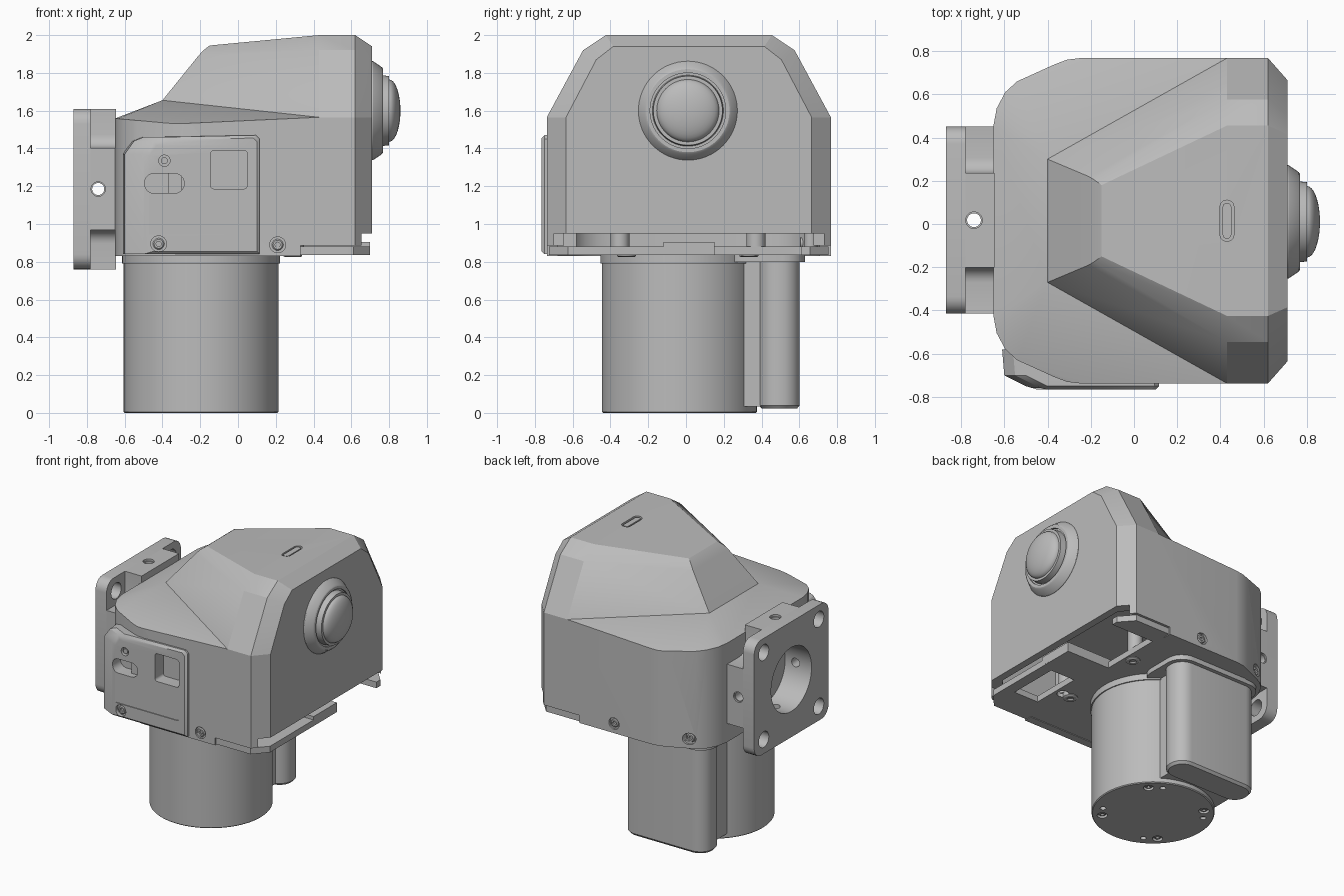
import bpy, bmesh, math
from mathutils import Vector

if "Cube" in bpy.data.objects:
    bpy.data.objects.remove(bpy.data.objects["Cube"])

grey = bpy.data.materials.new("plain_grey")
grey.use_nodes = True
COL = (0.5, 0.5, 0.5, 1)
grey.diffuse_color = COL
grey.node_tree.nodes["Principled BSDF"].inputs["Base Color"].default_value = COL

YC = 0.015  # middle of the housing in y


def finish(name, bm, angle=30):
    bmesh.ops.recalc_face_normals(bm, faces=bm.faces)
    me = bpy.data.meshes.new(name)
    bm.to_mesh(me)
    bm.free()
    ob = bpy.data.objects.new(name, me)
    bpy.context.collection.objects.link(ob)
    me.materials.append(grey)
    smooth(ob, angle)
    return ob


def smooth(ob, angle=30):
    bpy.ops.object.select_all(action='DESELECT')
    bpy.context.view_layer.objects.active = ob
    ob.select_set(True)
    bpy.ops.object.shade_smooth_by_angle(angle=math.radians(angle))


def place(axis, t, u, v):
    return {'X': (t, u, v), 'Y': (u, t, v), 'Z': (u, v, t)}[axis]


def prism(name, pts, axis, a, b):
    bm = bmesh.new()
    f = bm.faces.new([bm.verts.new(place(axis, a, u, v)) for u, v in pts])
    r = bmesh.ops.extrude_face_region(bm, geom=[f])
    vs = [g for g in r['geom'] if isinstance(g, bmesh.types.BMVert)]
    bmesh.ops.translate(bm, verts=vs, vec=place(axis, b - a, 0, 0))
    return finish(name, bm)


def hull(name, pts, angle=30):
    bm = bmesh.new()
    for p in pts:
        bm.verts.new(p)
    r = bmesh.ops.convex_hull(bm, input=bm.verts)
    junk = [g for g in r['geom_interior'] + r['geom_unused'] if isinstance(g, bmesh.types.BMVert)]
    bmesh.ops.delete(bm, geom=list(set(junk)), context='VERTS')
    bmesh.ops.dissolve_limit(bm, angle_limit=math.radians(1), verts=bm.verts, edges=bm.edges)
    return finish(name, bm, angle)


def lathe(name, prof, axis, u, v, n=48):
    """Turn (position, radius) pairs about an axis line through (u, v)."""
    bm = bmesh.new()
    rings = [[bm.verts.new(place(axis, t, u + r * math.cos(2 * math.pi * i / n),
                                 v + r * math.sin(2 * math.pi * i / n))) for i in range(n)]
             for t, r in prof]
    for p, q in zip(rings, rings[1:]):
        for i in range(n):
            j = (i + 1) % n
            bm.faces.new((p[i], p[j], q[j], q[i]))
    bm.faces.new(rings[0])
    bm.faces.new(rings[-1])
    return finish(name, bm)


def rod(name, axis, u, v, r, a, b, n=32):
    return lathe(name, [(a, r), (b, r)], axis, u, v, n)


def rrect(cu, cv, hu, hv, r, n=6):
    out = []
    for k, (su, sv) in enumerate([(1, 1), (-1, 1), (-1, -1), (1, -1)]):
        for i in range(n + 1):
            a = math.pi / 2 * (k + i / n)
            out.append((cu + su * (hu - r) + r * math.cos(a), cv + sv * (hv - r) + r * math.sin(a)))
    return out


def box(name, x0, x1, y0, y1, z0, z1):
    return prism(name, [(x0, y0), (x1, y0), (x1, y1), (x0, y1)], 'Z', z0, z1)


def cut(obs, cutters):
    for ob in obs:
        for c in cutters:
            m = ob.modifiers.new("cut", 'BOOLEAN')
            m.operation, m.solver, m.object = 'DIFFERENCE', 'EXACT', c
            bpy.context.view_layer.objects.active = ob
            bpy.ops.object.modifier_apply(modifier=m.name)
        smooth(ob)
    for c in cutters:
        bpy.data.objects.remove(c)


# --- Housing -------------------------------------------------------------
half = [(.71, .65), (.62, .752), (-.25, .752), (-.31, .745), (-.37, .722), (-.54, .645),
        (-.595, .595), (-.635, .52), (-.65, .44)]
outline = [(x, YC + y) for x, y in half] + [(x, YC - y) for x, y in reversed(half)]


def scaled(s):
    return [(.03 + (x - .03) * s, YC + (y - YC) * s) for x, y in outline]


def rim(x):
    return 1.53 + (-.33 - x) * .09 if x < -.33 else min(1.565, 1.53 + (x + .33) * .046)


def both(*pts):
    return [(x, YC + s * y, z) for x, y, z in pts for s in (1, -1)]


crease = both((-.40, .285, 1.655), (.43, .752, 1.565))
lower = hull("housing_lower", [(x, y, .83) for x, y in outline]
             + [(x, y, rim(x)) for x, y in outline] + crease, 20)
upper = hull("housing_upper", crease + both(
    (.62, .752, 1.565), (.71, .65, 1.565),
    (-.21, .205, 1.89), (-.185, .19, 1.918), (-.15, .165, 1.945),
    (.43, .56, 1.92), (.43, .44, 2), (.62, .56, 1.92), (.62, .44, 2),
    (.71, .49, 1.87), (.71, .40, 1.94)), 20)
cut([lower], [prism("hollow", scaled(.92), 'Z', .7, 1.45),
              box("side_step", .33, 1, -1, 1, .7, .885),
              box("front_gap", .6, 1, -.7, .73, .7, .95)])

# Slot button in the roof
cut([upper], [prism("button_pocket", rrect(.43, YC, .032, .095, .031), 'Z', 1.98, 2.1)])
prism("roof_button", rrect(.43, YC, .02, .083, .0195), 'Z', 1.95, 1.996)

# --- Side panel with slot and window ------------------------------------
def panel_ring(x0, y, d):
    return [(x, y, z) for x, z in [(x0, .84 + d), (.115 - d, .84 + d), (.115 - d, 1.45 - d),
            (.095 - d, 1.47 - d), (x0 + .1, 1.46 - d), (x0 + .05, 1.44 - d), (x0, 1.37 - d)]]


panel = hull("side_panel", panel_ring(-.61, -.58, 0) + panel_ring(-.60, -.70, 0)
             + panel_ring(-.50, -.75, 0) + panel_ring(-.45, -.765, .015))
cut([panel], [prism("panel_field", rrect(-.22, 1.18, .285, .235, .03), 'Y', -.9, -.759)])
cut([panel, lower], [
    prism("slot", rrect(-.39, 1.215, .105, .052, .05), 'Y', -.9, -.66),
    prism("window", rrect(-.048, 1.288, .098, .102, .02), 'Y', -.9, -.66),
    rod("pin_hole", 'Y', -.39, 1.335, .03, -.9, -.73)])
box("slot_slider", -.37, -.30, -.71, -.67, 1.15, 1.28)
rod("panel_pin", 'Y', -.39, 1.335, .018, -.752, -.70)


# --- Side screws ---------------------------------------------------------
def screw(axis, u, v, t, s, r=.03):
    lathe("screw", [(t - s * .05, r), (t, r), (t + s * .006, r * .8), (t + s * .006, r * .45),
                    (t - s * .012, r * .45)], axis, u, v, 24)


for x, z, y, s in [(-.42, .895, -.755, -1), (.21, .89, -.735, -1), (.05, .9, .765, 1), (-.5, .9, .665, 1)]:
    cut([panel, lower] if x == -.42 else [lower],
        [rod("screw_hole", 'Y', x, z, .042, y - s * .015, y + s * .1)])
    screw('Y', x, z, y - s * .008, s)

# --- Lens ---------------------------------------------------------------
dome = [(.80 + .06 * math.sin(a), .165 * math.cos(a)) for a in [i * math.pi / 18 for i in range(9)]]
lathe("lens", [(.69, .262), (.715, .262), (.762, .23), (.768, .22), (.768, .2), (.755, .2),
               (.755, .188), (.80, .183), (.80, .165)] + dome[1:] + [(.86, .004)], 'X', .01, 1.6, 64)

# --- Base plate ----------------------------------------------------------
base = prism("base_plate", scaled(.985), 'Z', .835, .88)
cut([base], [box("open_bay", .35, .9, .15, .61, .7, 1),
             box("closed_bay", .42, .62, -.50, -.12, .7, 1),
             rod("base_hole", 'Z', .36, -.31, .04, .7, 1)])
box("bay_rib", .33, .70, -.12, .15, .84, .905)
for y in (-.35, .37):
    rod("standoff", 'Z', .30, y, .05, .86, 1.1)
    screw('Z', .29, y * .9, .83, -1, .05)
rod("long_standoff", 'Z', .48, .66, .035, .85, 1.45)

# --- Motor ---------------------------------------------------------------
MX, MY = -.195, -.035
motor = lathe("motor", [(0, .404), (.006, .41), (.79, .41), (.79, .418), (.84, .418)], 'Z', MX, MY, 72)
holes = []
for k in range(4):
    a = math.pi / 4 + k * math.pi / 2
    for da, r in ((0, .035), (.28, .02)):
        holes.append(rod("motor_hole", 'Z', MX + .34 * math.cos(a + da),
                         MY + .34 * math.sin(a + da), r, -.1, .02, 20))
cut([motor], holes)
for k in range(4):
    a = math.pi / 4 + k * math.pi / 2
    screw('Z', MX + .34 * math.cos(a), MY + .34 * math.sin(a), .012, -1, .026)

# Side pod beside the motor, with its web and top collar
pod_o, pod_i = rrect(-.235, .494, .335, .108, .1), rrect(-.235, .494, .32, .093, .09)
hull("side_pod", [(x, y, z) for z in (.04, .84) for x, y in pod_o] + [(x, y, .022) for x, y in pod_i])
box("pod_web", -.50, .03, .2, .42, .035, .84)
prism("pod_collar", rrect(-.235, .42, .365, .21, .12), 'Z', .80, .84)

# --- Mounting flange -----------------------------------------------------
FY, FZ = .0175, 1.185
square = rrect(FY, FZ, .4325, .425, .08)
plate = prism("flange_plate", square, 'X', -.87, -.78)
block = prism("flange_block", square, 'X', -.78, -.645)
corners = [(FY + a, FZ + b) for a in (-1, 1) for b in (-1, 1)]
cut([block], [prism("notch", rrect(FY + a * .36, FZ + b * .36, .142, .142, .07), 'X', -.9, -.5)
              for a in (-1, 1) for b in (-1, 1)])
cut([plate, block], [rod("bore", 'X', FY, FZ, .235, -1, -.655, 64)])
cut([plate], [rod("bolt_hole", 'X', FY + a * .32, FZ + b * .32, .058, -1, -.7)
              for a in (-1, 1) for b in (-1, 1)])
# Cross holes with countersinks
cut([block], [rod("cross_y", 'Y', -.74, FZ, .032, -1, 1), rod("cross_z", 'Z', -.74, FY, .032, 0, 2)])
sinks = []
for s in (-1, 1):
    sinks += [rod("sink_y", 'Y', -.74, FZ, .038, FY + s * .42, FY + s * .5),
              rod("sink_z", 'Z', -.74, FY, .038, FZ + s * .41, FZ + s * .5)]
cut([block], sinks)
